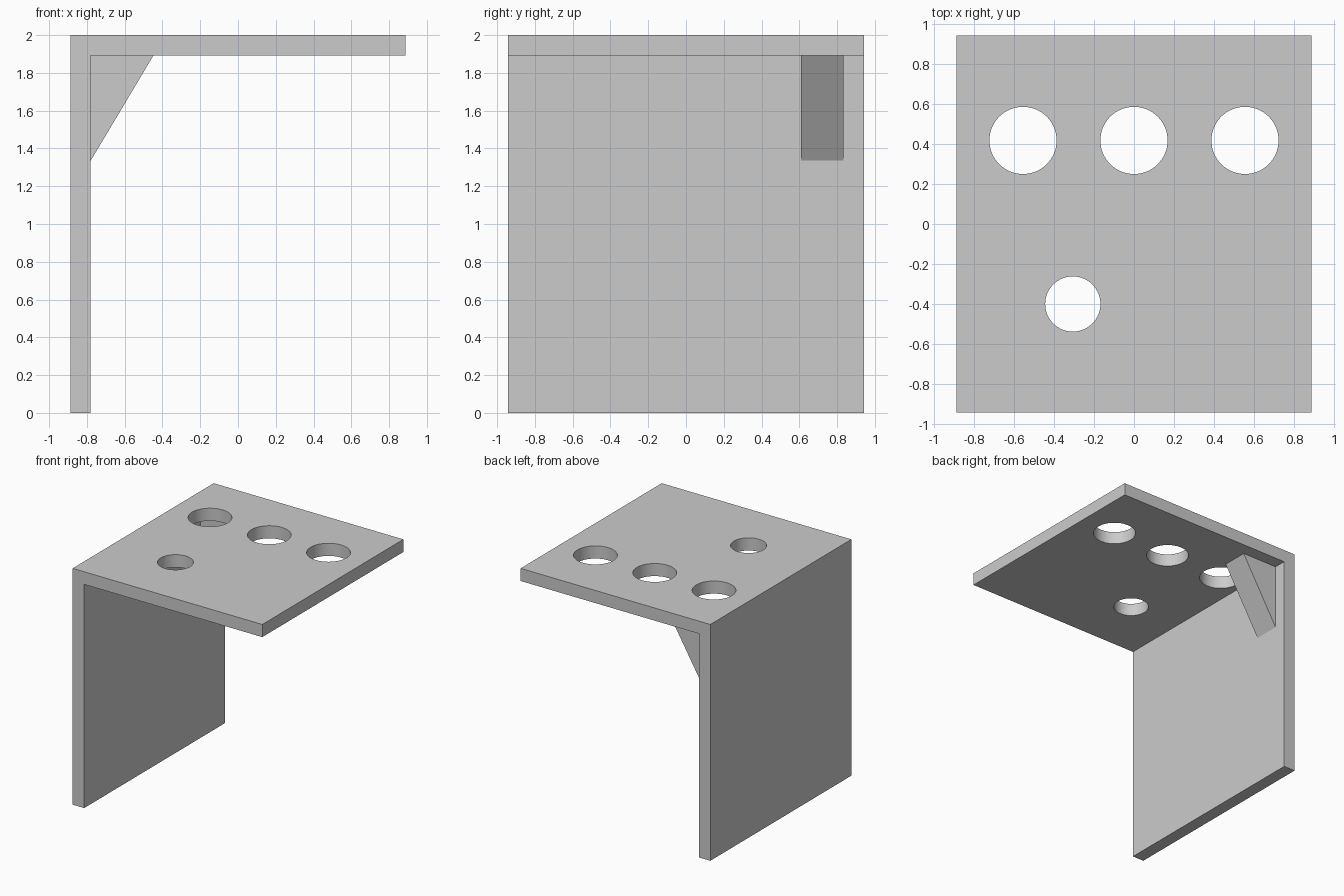
import bpy
import math

cube = bpy.data.objects.get("Cube")
if cube:
    bpy.data.objects.remove(cube, do_unlink=True)

grey = bpy.data.materials.new("plain_grey")
grey.use_nodes = True
colour = (0.6, 0.6, 0.6, 1)
grey.diffuse_color = colour
grey.node_tree.nodes["Principled BSDF"].inputs["Base Color"].default_value = colour


def extrude_profile(name, profile, y0, y1):
    """Extrude a counter-clockwise (x, z) outline along y."""
    n = len(profile)
    verts = [(x, y, z) for y in (y0, y1) for x, z in profile]
    faces = [tuple(range(n)), tuple(reversed(range(n, 2 * n)))]
    faces += [(i, i + n, (i + 1) % n + n, (i + 1) % n) for i in range(n)]
    mesh = bpy.data.meshes.new(name)
    mesh.from_pydata(verts, [], faces)
    mesh.materials.append(grey)
    obj = bpy.data.objects.new(name, mesh)
    bpy.context.collection.objects.link(obj)
    return obj


# L-shaped bracket: upright wall and top shelf
half_x, half_y, height = 0.888, 0.943, 2.0
inner_x, under_z = -0.78, 1.893
bracket = extrude_profile("bracket", [
    (-half_x, 0), (inner_x, 0), (inner_x, under_z),
    (half_x, under_z), (half_x, height), (-half_x, height)], -half_y, half_y)

# Round holes through the shelf: a row of three and a smaller one
holes = [(x, 0.418, 0.168) for x in (-0.555, 0, 0.555)] + [(-0.306, -0.4, 0.138)]
for x, y, radius in holes:
    bpy.ops.mesh.primitive_cylinder_add(vertices=64, radius=radius, depth=0.4,
                                        location=(x, y, 1.95))
    cutter = bpy.context.object
    cutter.name = "hole_cutter"
    cutter.data.materials.append(grey)
    cut = bracket.modifiers.new("hole", "BOOLEAN")
    cut.operation = "DIFFERENCE"
    cut.solver = "EXACT"
    cut.object = cutter
    bpy.ops.object.select_all(action="DESELECT")
    bracket.select_set(True)
    bpy.context.view_layer.objects.active = bracket
    bpy.ops.object.modifier_apply(modifier=cut.name)
    bpy.data.objects.remove(cutter, do_unlink=True)

bpy.ops.object.shade_smooth_by_angle(angle=math.radians(30))

# Triangular gusset in the inner corner
extrude_profile("gusset", [
    (inner_x, 1.335), (-0.447, under_z), (inner_x, under_z)], 0.61, 0.835)
